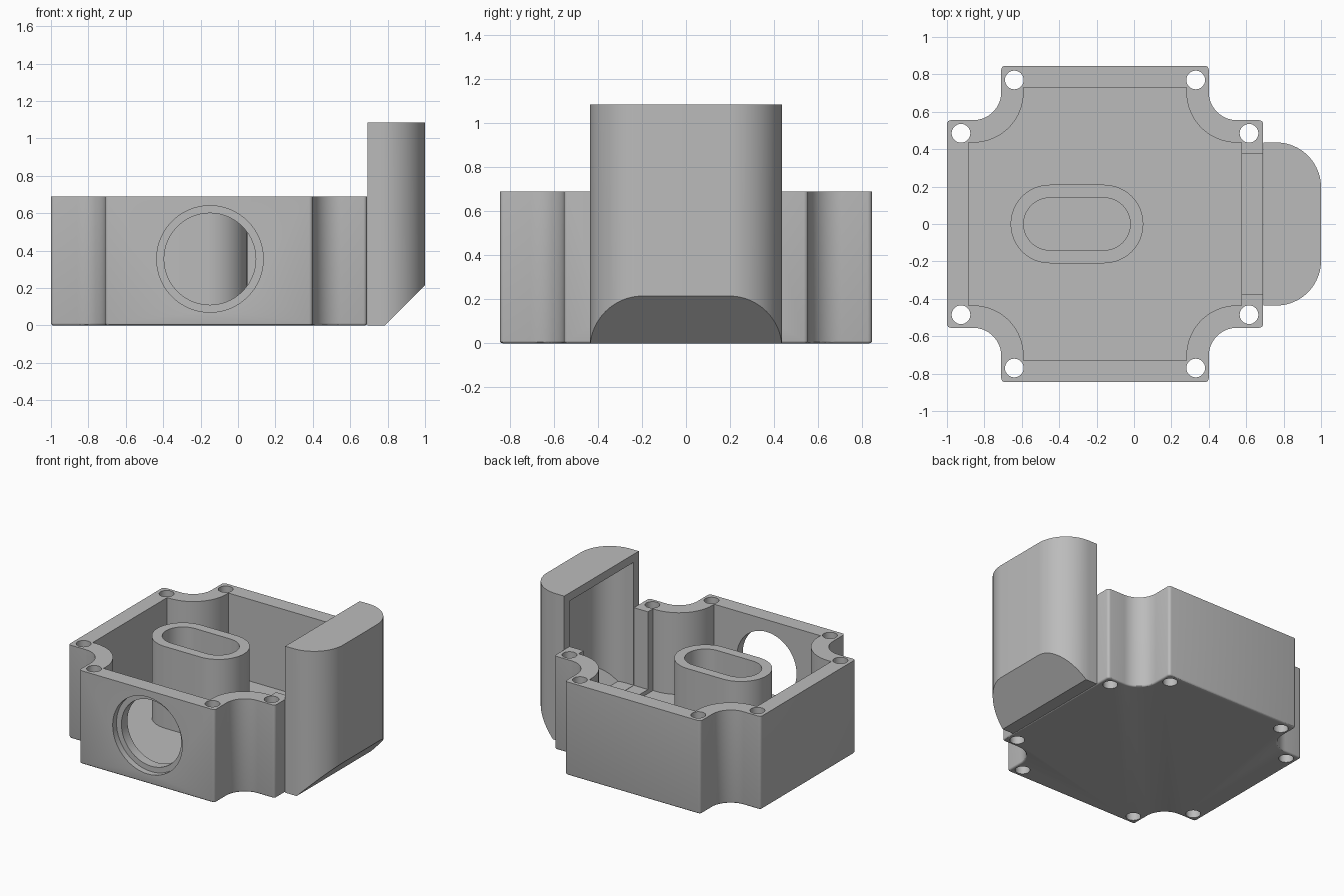
import bpy, bmesh, math
from mathutils import Vector, Matrix

cube = bpy.data.objects.get("Cube")
if cube:
    bpy.data.objects.remove(cube, do_unlink=True)

grey = bpy.data.materials.new("plain_grey")
grey.use_nodes = True
grey.diffuse_color = (0.5, 0.5, 0.5, 1)
grey.node_tree.nodes["Principled BSDF"].inputs["Base Color"].default_value = (0.5, 0.5, 0.5, 1)

CX = -0.155       # centre of the housing
WALL_TOP = 0.69
FLOOR = 0.085


def arc(cx, cy, r, a0, a1, n=16):
    return [(cx + r * math.cos(math.radians(a0 + (a1 - a0) * i / n)),
             cy + r * math.sin(math.radians(a0 + (a1 - a0) * i / n))) for i in range(n + 1)]


def four_fold(quarter):
    """Repeat a quarter outline around the housing centre."""
    pts = []
    for k in range(4):
        turn = Matrix.Rotation(k * math.pi / 2, 2)
        pts += [tuple(turn @ Vector(p)) for p in quarter]
    return [(x + CX, y) for x, y in pts]


def stadium(x, half, r):
    return arc(x + half, 0, r, -90, 90, 24) + arc(x - half, 0, r, 90, 270, 24)


def chute_outline(x0, x1, half, r):
    return ([(x0, -half)] + arc(x1 - r, -half + r, r, -90, 0, 20)
            + arc(x1 - r, half - r, r, 0, 90, 20) + [(x0, half)])


def prism(name, pts, lo, hi, slope_x=None, round_base=0):
    """Extrude an outline upwards, with optional sloped cut and rounded base."""
    bm = bmesh.new()
    base = bm.faces.new([bm.verts.new((x, y, lo)) for x, y in pts])
    top = bmesh.ops.extrude_face_region(bm, geom=[base])["geom"]
    for v in top:
        if isinstance(v, bmesh.types.BMVert):
            v.co.z = hi
    if slope_x is not None:
        cut = bmesh.ops.bisect_plane(bm, geom=bm.verts[:] + bm.edges[:] + bm.faces[:],
                                     plane_co=(slope_x, 0, 0), plane_no=(1, 0, -1),
                                     clear_outer=True)["geom_cut"]
        bmesh.ops.edgeloop_fill(bm, edges=[e for e in cut if isinstance(e, bmesh.types.BMEdge)])
    if round_base:
        rim = [e for e in bm.edges if all(abs(v.co.z - lo) < 1e-5 for v in e.verts)]
        bmesh.ops.bevel(bm, geom=rim, offset=round_base, segments=3, profile=0.5, affect='EDGES')
    bmesh.ops.recalc_face_normals(bm, faces=bm.faces)
    mesh = bpy.data.meshes.new(name)
    bm.to_mesh(mesh)
    bm.free()
    mesh.materials.append(grey)
    ob = bpy.data.objects.new(name, mesh)
    bpy.context.collection.objects.link(ob)
    return ob


def front_disc(name, r, y0, y1):
    """Cylinder along y, centred on the front port."""
    ob = prism(name, arc(0, 0, r, 0, 354.375, 63), y0, y1)
    ob.data.transform(Matrix.Translation((-0.15, 0, 0.355)) @ Matrix.Rotation(-math.pi / 2, 4, 'X'))
    return ob


def activate(ob):
    bpy.ops.object.select_all(action='DESELECT')
    ob.select_set(True)
    bpy.context.view_layer.objects.active = ob


def carve(ob, cutters):
    activate(ob)
    for c in cutters:
        mod = ob.modifiers.new("cut", 'BOOLEAN')
        mod.operation = 'DIFFERENCE'
        mod.solver = 'EXACT'
        mod.object = c
        bpy.ops.object.modifier_apply(modifier=mod.name)


# Housing: cross-shaped block with scooped corners
outer = four_fold(arc(.825, .535, .02, 0, 90, 4) + arc(.705, .705, .15, 270, 180)
                  + arc(.535, .825, .02, 0, 90, 4))
inner = four_fold([(.73, .435)] + arc(.705, .705, .27, 270, 180) + [(.435, .73)])
housing = prism("housing", outer, 0, WALL_TOP, round_base=0.012)

# Chute: rounded hood on the +x side with a sloped underside
chute = prism("chute", chute_outline(0.692, 1.0, 0.436, 0.24), 0, 1.085, slope_x=0.785)

# Post: hollow stadium column on the housing floor
post = prism("post", stadium(-0.305, 0.145, 0.21), FLOOR - 0.02, WALL_TOP)

# Cutters
cavity = prism("cavity_cutter", inner, FLOOR, 1)
hood_space = prism("hood_cutter", chute_outline(0.55, 0.94, 0.376, 0.18), 0.115, 1.025, slope_x=0.70)
post_bore = prism("post_cutter", stadium(-0.305, 0.145, 0.14), FLOOR, 1)
port = front_disc("port_cutter", 0.245, -1, -0.6)
port_step = front_disc("port_step_cutter", 0.285, -1, -0.8)
screw_holes = []
for spot in ((.485, .77), (.77, .485)):
    for x, y in four_fold([spot]):
        screw_holes.append(prism("screw_cutter", arc(x, y, 0.05, 0, 348.75, 31), -0.1, 1))

carve(housing, [cavity, hood_space, port, port_step] + screw_holes)
carve(chute, [hood_space])
carve(post, [post_bore])
for c in [cavity, hood_space, post_bore, port, port_step] + screw_holes:
    bpy.data.objects.remove(c, do_unlink=True)

# Smooth the curved walls, keep the edges crisp
for ob in (housing, chute, post):
    activate(ob)
    bpy.ops.object.shade_smooth_by_angle(angle=math.radians(30))
